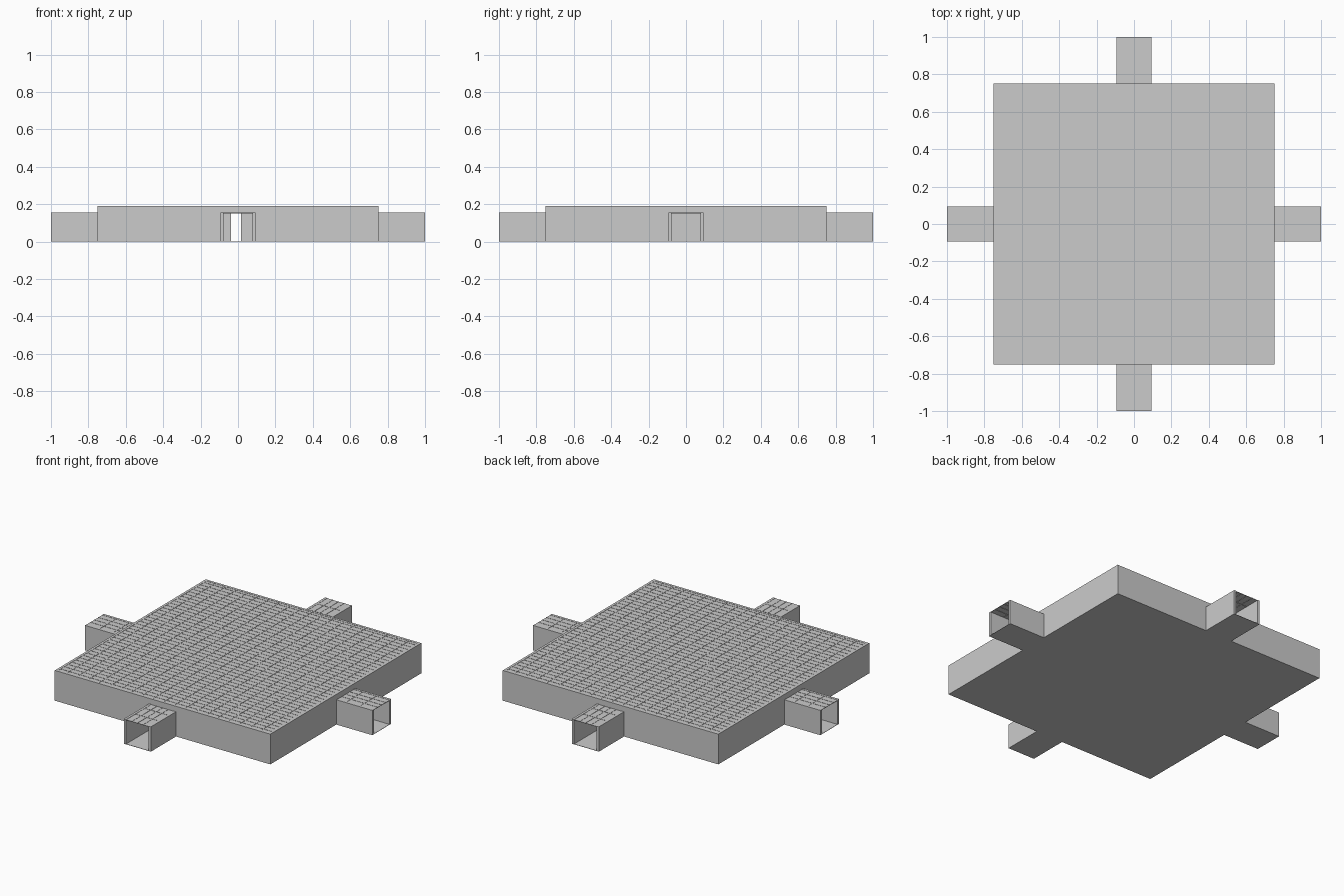
import bpy
import bmesh
from mathutils import Matrix, Vector
from math import pi

if "Cube" in bpy.data.objects:
    bpy.data.objects.remove(bpy.data.objects["Cube"])

R, E = 0.75, 1.0            # room half size, corridor end
H, CH = 0.19, 0.156         # room height, corridor height
T = 0.0156                  # wall thickness
CO = 0.094                  # corridor half width, outside
CI = CO - T                 # corridor half width, inside
SKIN = 0.002                # floor and ceiling sheet thickness
BAR = 0.003                 # ceiling grid bar width


def boxes(name, ranges, turns=(0,)):
    """One object made of boxes (x0,x1,y0,y1,z0,z1), repeated about z."""
    bm = bmesh.new()
    for turn in turns:
        rot = Matrix.Rotation(turn * pi / 2, 4, 'Z')
        for x0, x1, y0, y1, z0, z1 in ranges:
            mid = Vector(((x0 + x1) / 2, (y0 + y1) / 2, (z0 + z1) / 2))
            size = Matrix.Diagonal((x1 - x0, y1 - y0, z1 - z0, 1))
            bmesh.ops.create_cube(bm, size=1, matrix=rot @ Matrix.Translation(mid) @ size)
    mesh = bpy.data.meshes.new(name)
    bm.to_mesh(mesh)
    bm.free()
    obj = bpy.data.objects.new(name, mesh)
    bpy.context.collection.objects.link(obj)
    return obj


def grid_bars(x0, x1, y0, y1, xs, ys, top):
    """Crossing bars whose tops lie at the given height."""
    h = BAR / 2
    bars = [(x - h, x + h, y0, y1, top - 0.006, top) for x in xs]
    bars += [(x0, x1, y - h, y + h, top - 0.006, top) for y in ys]
    return bars


ALL = (0, 1, 2, 3)

# Room walls: two panels and a lintel over the doorway on every side
boxes("room_walls", [
    (-R, -CI, -R, -R + T, 0, H),
    (CI, R - T, -R, -R + T, 0, H),
    (-CI, CI, -R, -R + T, CH - 0.004, H),
], ALL)

# Corridor side walls
boxes("corridor_walls", [
    (-CO, -CI, -E, -R, 0, CH),
    (CI, CO, -E, -R, 0, CH),
], ALL)

# Floors
boxes("room_floor", [(-R + T, R - T, -R + T, R - T, 0, SKIN)])
boxes("corridor_floors", [(-CI, CI, -E, -R + T, 0, SKIN)], ALL)

# Room ceiling panels, set just below the bars
I = R - T
boxes("room_ceiling", [(-I, I, -I, I, H - 0.004, H - 0.0015)])
boxes("room_ceiling_grid", grid_bars(
    -I, I, -I, I,
    [i * 0.075 for i in range(-9, 10)],
    [j * 0.0375 for j in range(-19, 20)], H))

# Corridor ceilings with their own grid
boxes("corridor_ceilings", [(-CI, CI, -E, -R, CH - 0.004, CH - 0.0015)], ALL)
boxes("corridor_ceiling_grid", grid_bars(
    -CI, CI, -E, -R,
    [-CI / 2, 0, CI / 2],
    [-0.906, -0.8125], CH), ALL)

# Interior partitions, leaving a narrow line of sight from front to back
boxes("partitions", [
    (-0.30, -0.037, 0.22, 0.22 + T, SKIN, H - 0.004),
    (0.016, 0.30, -0.22, -0.22 + T, SKIN, H - 0.004),
    (0.35, 0.35 + T, -0.30, 0.12, SKIN, H - 0.004),
    (-0.35 - T, -0.35, -0.12, 0.30, SKIN, H - 0.004),
])
